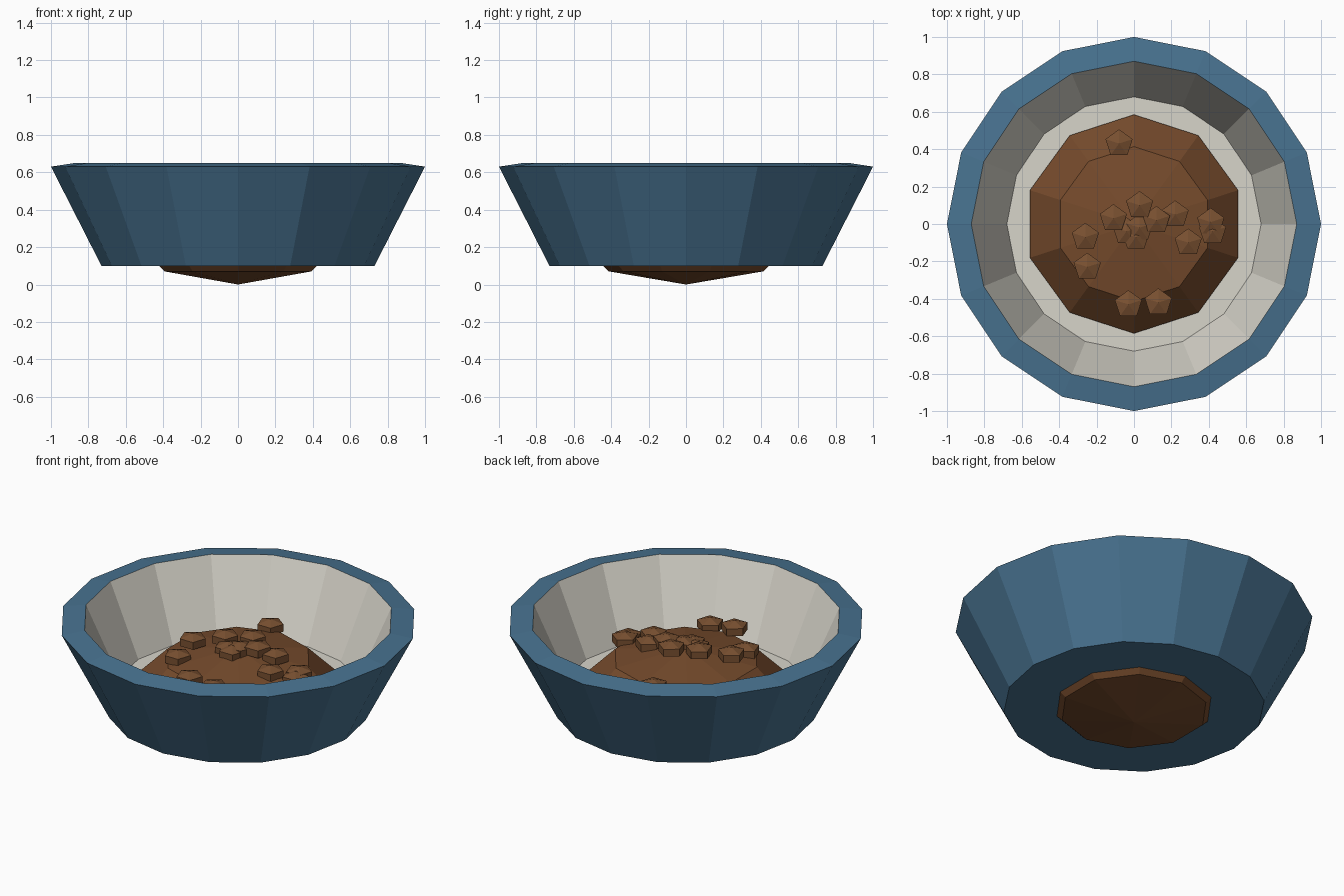
import bpy, bmesh, math
from mathutils import Matrix

if "Cube" in bpy.data.objects:
    bpy.data.objects.remove(bpy.data.objects["Cube"])


def material(name, rgb):
    m = bpy.data.materials.new(name)
    m.diffuse_color = (*rgb, 1)
    m.use_nodes = True
    m.node_tree.nodes["Principled BSDF"].inputs["Base Color"].default_value = m.diffuse_color
    return m


BLUE = material("blue_glaze", (0.065, 0.17, 0.28))
CREAM = material("cream_glaze", (0.68, 0.66, 0.59))
BROWN = material("brown_food", (0.18, 0.07, 0.025))
KIBBLE = material("kibble_brown", (0.19, 0.08, 0.03))


def finish(bm, name, *mats):
    mesh = bpy.data.meshes.new(name)
    bm.to_mesh(mesh)
    bm.free()
    for m in mats:
        mesh.materials.append(m)
    obj = bpy.data.objects.new(name, mesh)
    bpy.context.collection.objects.link(obj)
    return obj


def flat_ball(name, segments, rings, radius, height, loc, mat, turn=0):
    """Low-poly sphere squashed to half-height `height`."""
    bm = bmesh.new()
    place = (Matrix.Translation(loc) @ Matrix.Rotation(turn, 4, 'Z')
             @ Matrix.Diagonal((radius, radius, height, 1)))
    bmesh.ops.create_uvsphere(bm, u_segments=segments, v_segments=rings,
                              radius=1, matrix=place)
    return finish(bm, name, mat)


# Bowl: 16-sided lathe of outer wall, rim and inner wall
SIDES = 16
profile = [(0.73, 0.10), (1.0, 0.63), (0.87, 0.65), (0.68, 0.22)]
bm = bmesh.new()
loops = [[bm.verts.new((r * math.cos(2 * math.pi * i / SIDES),
                        r * math.sin(2 * math.pi * i / SIDES), z))
          for i in range(SIDES)] for r, z in profile]
for level in range(3):
    lo, hi = loops[level], loops[level + 1]
    for i in range(SIDES):
        j = (i + 1) % SIDES
        face = bm.faces.new((lo[i], lo[j], hi[j], hi[i]))
        face.material_index = 1 if level == 2 else 0
bm.faces.new(loops[0][::-1])
bm.faces.new(loops[3]).material_index = 1
finish(bm, "bowl", BLUE, CREAM)

# Food mound, poking slightly through the base
flat_ball("food_mound", 10, 4, 0.585, 0.24, (0, 0, 0.24), BROWN)

# Kibble pieces scattered on the mound
pieces = [(-0.08, 0.43, 0.42), (0.03, 0.10, 0.50), (-0.11, 0.03, 0.495),
          (-0.04, -0.04, 0.47), (0.03, -0.02, 0.48), (0.01, -0.07, 0.47),
          (0.12, 0.02, 0.49), (0.22, 0.05, 0.46), (0.41, 0.01, 0.42),
          (0.42, -0.04, 0.41), (0.29, -0.10, 0.435), (-0.26, -0.07, 0.475),
          (-0.25, -0.23, 0.435), (-0.03, -0.43, 0.44), (0.13, -0.42, 0.42)]
for n, loc in enumerate(pieces, 1):
    flat_ball(f"kibble_{n:02d}", 5, 3, 0.088, 0.045, loc, KIBBLE)
